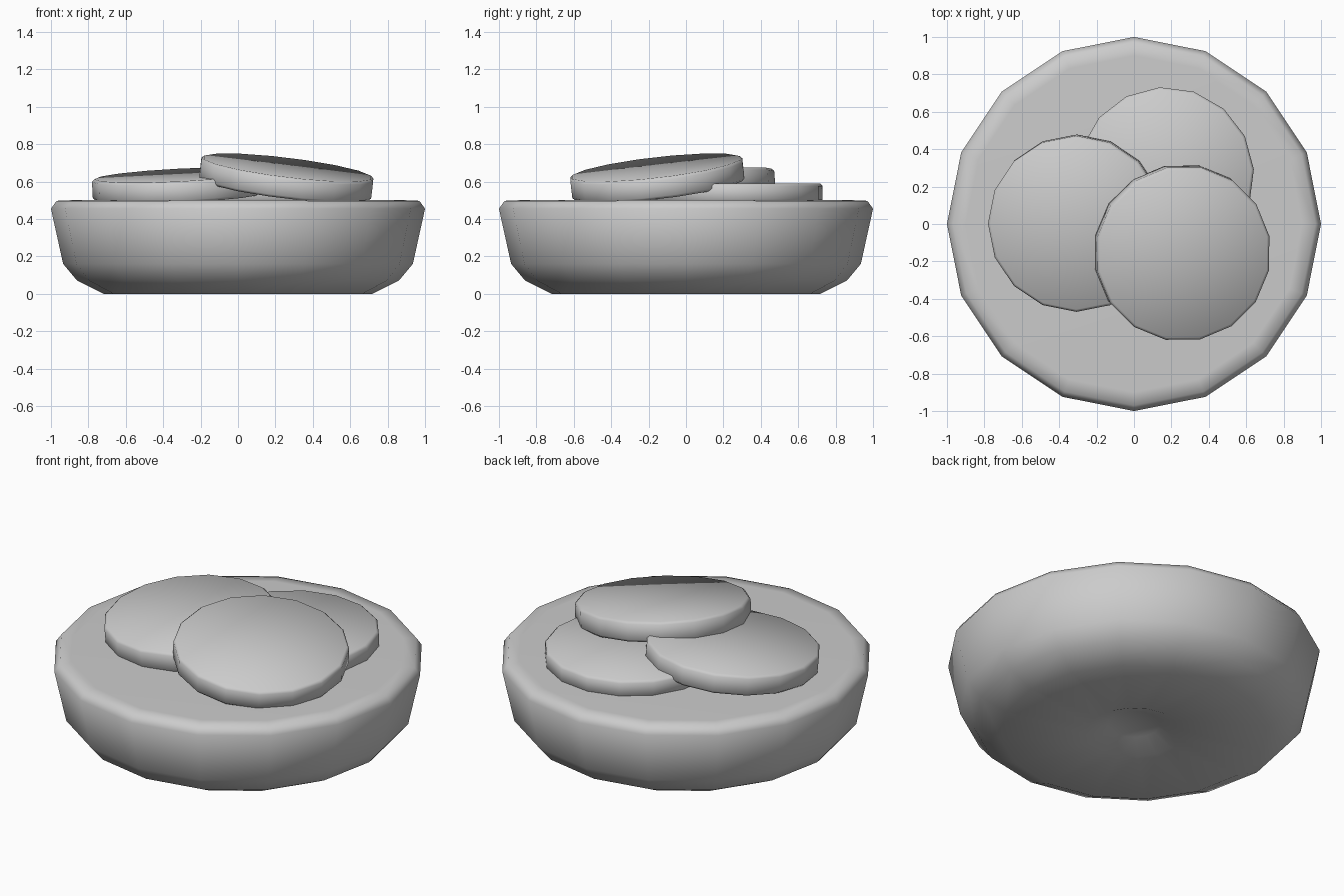
import bpy
import bmesh
import math
from mathutils import Vector, Matrix

default = bpy.data.objects.get("Cube")
if default:
    bpy.data.objects.remove(default, do_unlink=True)

SIDES = 16


def make_material(name, colour):
    mat = bpy.data.materials.new(name)
    mat.use_nodes = True
    mat.diffuse_color = colour
    mat.node_tree.nodes["Principled BSDF"].inputs["Base Color"].default_value = colour
    return mat


grey = make_material("plain grey", (0.6, 0.6, 0.6, 1))


def lathe(name, profile, matrix=Matrix(), smooth=35):
    """Revolve a radius/height profile; radius 0 closes an end with a fan."""
    bm = bmesh.new()
    rings = []
    for r, z in profile:
        count = SIDES if r > 0 else 1
        rings.append([bm.verts.new((r * math.cos(math.tau * i / SIDES),
                                    r * math.sin(math.tau * i / SIDES), z))
                      for i in range(count)])
    for low, high in zip(rings, rings[1:]):
        for i in range(SIDES):
            j = (i + 1) % SIDES
            corners = [low[i % len(low)], low[j % len(low)],
                       high[j % len(high)], high[i % len(high)]]
            bm.faces.new(list(dict.fromkeys(corners)))
    bmesh.ops.recalc_face_normals(bm, faces=bm.faces)
    mesh = bpy.data.meshes.new(name)
    bm.to_mesh(mesh)
    bm.free()
    mesh.materials.append(grey)
    obj = bpy.data.objects.new(name, mesh)
    bpy.context.collection.objects.link(obj)
    obj.matrix_world = matrix
    bpy.ops.object.select_all(action="DESELECT")
    obj.select_set(True)
    bpy.context.view_layer.objects.active = obj
    bpy.ops.object.shade_smooth_by_angle(angle=math.radians(smooth))
    return obj


# Bowl with a small dimple underneath and a chamfered rim
lathe("bowl", [(0, 0.06), (0.14, 0.05), (0.26, 0), (0.72, 0), (0.86, 0.07),
               (0.935, 0.16), (1, 0.455), (0.97, 0.497), (0.9, 0.5), (0, 0.505)],
      smooth=60)


# Overlapping slices, each leaning on the one below
def slice_disc(name, centre, slope, thickness, spin):
    normal = Vector((-slope[0], -slope[1], 1))
    tilt = Vector((0, 0, 1)).rotation_difference(normal).to_matrix().to_4x4()
    matrix = Matrix.Translation(centre) @ tilt @ Matrix.Rotation(math.radians(spin), 4, "Z")
    r, bevel = 0.472, 0.014
    lathe(name, [(0, -thickness), (r - bevel, -thickness), (r, bevel - thickness),
                 (r, -bevel), (r - bevel, 0), (0, 0)], matrix, smooth=50)


slice_disc("back_slice", (0.17, 0.26, 0.59), (0, 0), 0.1, 4)
slice_disc("left_slice", (-0.31, 0, 0.635), (0.05, 0.075), 0.115, 0)
slice_disc("front_slice", (0.265, -0.16, 0.675), (-0.122, 0.115), 0.115, 11.25)
